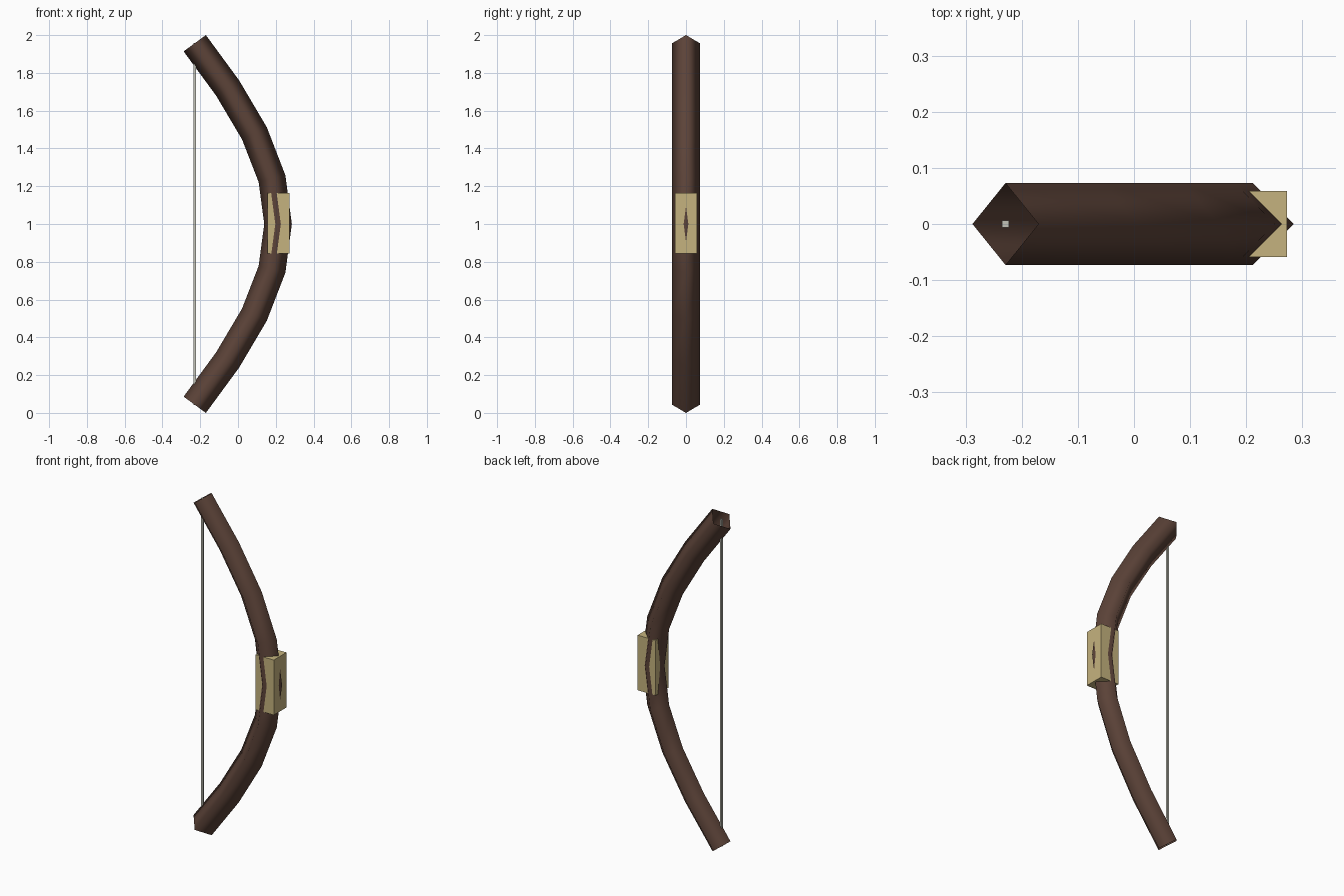
import bpy, bmesh
from mathutils import Vector

cube = bpy.data.objects.get("Cube")
if cube:
    bpy.data.objects.remove(cube, do_unlink=True)


def material(name, rgb):
    m = bpy.data.materials.new(name)
    m.use_nodes = True
    m.diffuse_color = (*rgb, 1)
    bsdf = next(n for n in m.node_tree.nodes if n.type == 'BSDF_PRINCIPLED')
    bsdf.inputs["Base Color"].default_value = (*rgb, 1)
    bsdf.inputs["Roughness"].default_value = 0.8
    return m


def box(name, centre, size, mat):
    bpy.ops.mesh.primitive_cube_add(size=1, location=centre)
    ob = bpy.context.object
    ob.name = name
    ob.scale = size
    ob.data.materials.append(mat)
    return ob


wood = material("dark brown wood", (0.107, 0.056, 0.040))
wrap = material("tan grip", (0.56, 0.45, 0.21))
cord = material("pale grey cord", (0.55, 0.55, 0.48))

# Curved stave: open-ended diamond tube swept along a mirrored path
RADIUS = 0.073
half = [(0.212, 0.0), (0.18, 0.24), (0.087, 0.48), (-0.055, 0.72), (-0.229, 0.957)]
path = [Vector((x, 0, 1 - h)) for x, h in reversed(half[1:])]
path += [Vector((x, 0, 1 + h)) for x, h in half]

bm = bmesh.new()
side = Vector((0, 1, 0))
rings = []
for i, p in enumerate(path):
    before = (p - path[i - 1]).normalized() if i else Vector()
    after = (path[i + 1] - p).normalized() if i < len(path) - 1 else Vector()
    out = side.cross((before + after).normalized())
    rings.append([bm.verts.new(p + d * RADIUS) for d in (out, side, -out, -side)])
for a, b in zip(rings, rings[1:]):
    for k in range(4):
        n = (k + 1) % 4
        bm.faces.new((a[k], a[n], b[n], b[k]))
bmesh.ops.recalc_face_normals(bm, faces=bm.faces)
for f in bm.faces:
    f.smooth = True
mesh = bpy.data.meshes.new("bow_stave")
bm.to_mesh(mesh)
bm.free()
mesh.materials.append(wood)
stave = bpy.data.objects.new("bow_stave", mesh)
bpy.context.collection.objects.link(stave)

# Grip block around the middle
box("grip", (0.214, 0, 1.004), (0.117, 0.117, 0.322), wrap)

# Taut string between the tips
box("bow_string", (-0.229, 0, 1), (0.012, 0.012, 1.914), cord)
